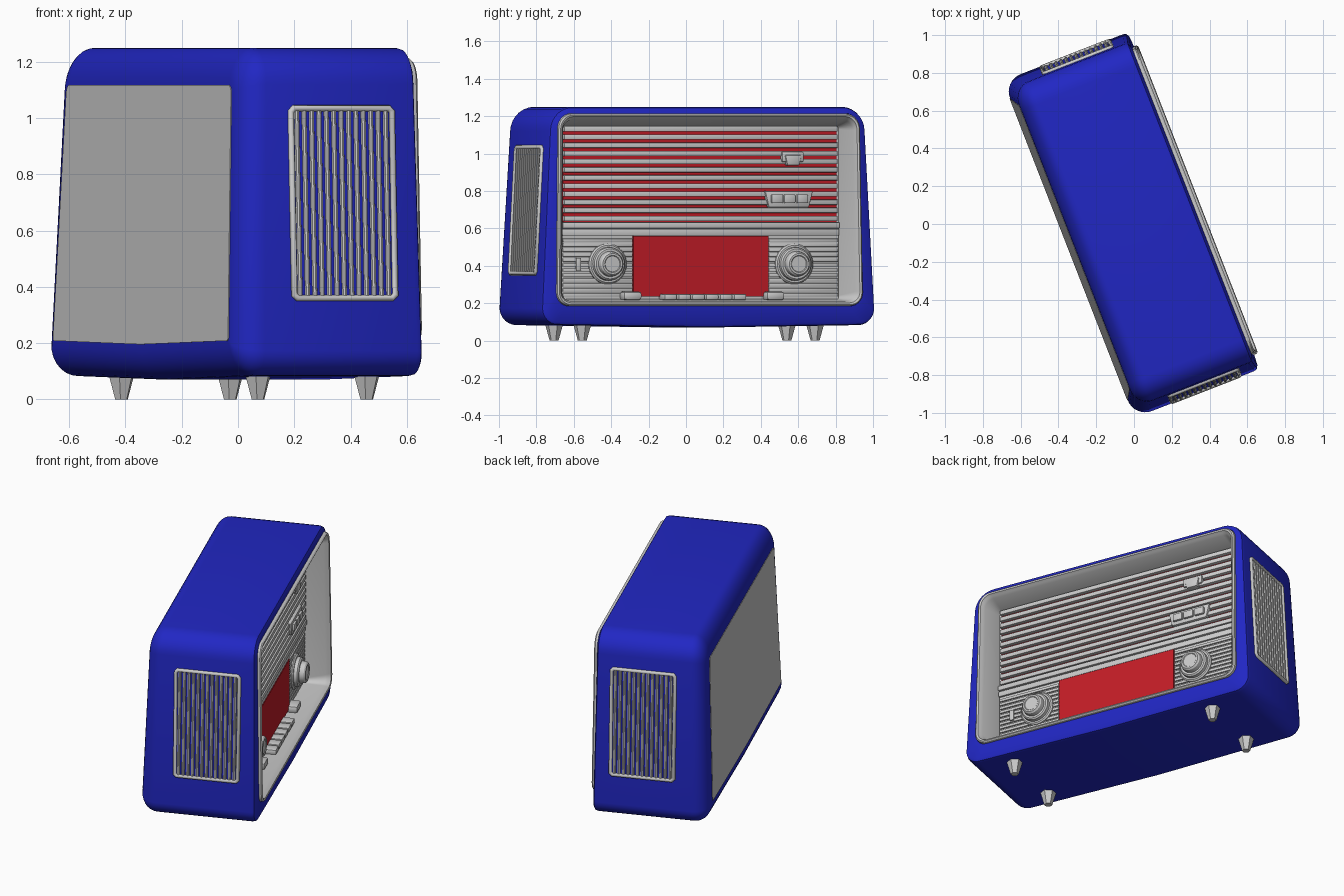
import bpy, bmesh, math
from math import sin, cos, pi, radians

if "Cube" in bpy.data.objects:
    bpy.data.objects.remove(bpy.data.objects["Cube"])

TURN = radians(111.3)   # the cabinet stands turned about z


def material(name, rgb):
    m = bpy.data.materials.new(name)
    m.diffuse_color = (*rgb, 1)
    m.use_nodes = True
    m.node_tree.nodes["Principled BSDF"].inputs["Base Color"].default_value = m.diffuse_color
    return m


BLUE = material("blue_shell", (0.015, 0.02, 0.55))
RED = material("red_cloth", (0.55, 0.012, 0.02))


# Local coordinates: u along the cabinet, n out of its front, z up
def finish(bm, name, mat=None):
    bmesh.ops.recalc_face_normals(bm, faces=bm.faces)
    me = bpy.data.meshes.new(name)
    bm.to_mesh(me)
    bm.free()
    ob = bpy.data.objects.new(name, me)
    bpy.context.collection.objects.link(ob)
    ob.rotation_euler.z = TURN
    if mat:
        me.materials.append(mat)
    return ob


def lean(n, z):
    k = 0.085 if n < 0 else 0.035
    return n * (1 - k * (z - 0.2) / 0.9)


def outline(hb, ht, z0, z1, rb, rt, bow=0.0, seg=7):
    """Rounded trapezoid, wider at the bottom, with a bowed lower edge."""
    pts = [(0, z0 - bow)]
    for cu, cz, r, a0 in ((hb - rb, z0 + rb, rb, -90), (ht - rt, z1 - rt, rt, 0),
                          (rt - ht, z1 - rt, rt, 90), (rb - hb, z0 + rb, rb, 180)):
        for i in range(seg + 1):
            a = radians(a0 + 90 * i / seg)
            pts.append((cu + r * cos(a), cz + r * sin(a)))
    return pts


def loft(name, rings, mat=None, cap=False):
    """rings: (outline, n, leaning)"""
    bm = bmesh.new()
    loops = [[bm.verts.new((u, -(lean(n, z) if tilt else n), z)) for u, z in pts]
             for pts, n, tilt in rings]
    for a, b in zip(loops, loops[1:]):
        for i in range(len(a)):
            j = (i + 1) % len(a)
            bm.faces.new((a[i], a[j], b[j], b[i]))
    if cap:
        bm.faces.new(loops[-1])
    return finish(bm, name, mat)


def block(name, u0, u1, n0, n1, z0, z1, mat=None, bevel=0.0, shrink=0.0):
    """Box; shrink narrows its lower edge."""
    bm = bmesh.new()
    bmesh.ops.create_cube(bm, size=1)
    for v in bm.verts:
        x, y, z = v.co
        h = (u1 - u0) - (2 * shrink if z < 0 else 0)
        v.co = ((u0 + u1) / 2 + x * h, -((n0 + n1) / 2 - y * (n1 - n0)),
                (z0 + z1) / 2 + z * (z1 - z0))
    if bevel:
        bmesh.ops.bevel(bm, geom=bm.edges[:], offset=bevel, segments=2,
                        profile=0.5, affect='EDGES')
    return finish(bm, name, mat)


def turned(name, u, z, profile, sides=32):
    """Round part facing the front, from (radius, n) points."""
    loft(name, [([(u + r * cos(2 * pi * i / sides), z + r * sin(2 * pi * i / sides))
                  for i in range(sides)], n, False) for r, n in profile], cap=True)


def rod(name, p0, p1, r, sides=8):
    """Upright rod between two (u, n, z) points."""
    bm = bmesh.new()
    ends = [[bm.verts.new((p[0] + r * cos(2 * pi * i / sides),
                           -p[1] + r * sin(2 * pi * i / sides), p[2]))
             for i in range(sides)] for p in (p0, p1)]
    for i in range(sides):
        j = (i + 1) % sides
        bm.faces.new((ends[0][i], ends[0][j], ends[1][j], ends[1][i]))
    for e in ends:
        bm.faces.new(e)
    finish(bm, name)


# Cabinet shell: front lip, straight body, rounded back
def shell_ring(du, dz):
    return outline(0.957 - du, 0.907 - du, 0.083 + dz * 0.95, 1.25 - dz,
                   max(0.09 - du, 0.012), max(0.13 - du, 0.012), 0.013)


bezel_out = outline(0.878, 0.866, 0.185, 1.215, 0.07, 0.08)
rings = [(bezel_out, 0.342, True), (shell_ring(0.025, 0.02), 0.337, True),
         (shell_ring(0.006, 0.005), 0.328, True), (shell_ring(0, 0), 0.31, True)]
for i in range(9):
    a = pi / 2 * i / 8
    rings.append((shell_ring(0.1 * (1 - cos(a)), 0.132 * (1 - cos(a))),
                  -0.27 - 0.1 * sin(a), True))
loft("cabinet_shell", rings, BLUE)

# Back panel
back = shell_ring(0.1, 0.132)
loft("back_panel", [(back, -0.368, True), (back, -0.373, True)], cap=True)

# Front bezel and the recess behind it
loft("front_bezel", [
    (bezel_out, 0.33, True), (outline(0.876, 0.864, 0.187, 1.213, 0.07, 0.08), 0.356, True),
    (outline(0.868, 0.856, 0.193, 1.207, 0.065, 0.075), 0.364, True),
    (outline(0.858, 0.846, 0.202, 1.198, 0.06, 0.07), 0.36, True),
    (outline(0.85, 0.838, 0.208, 1.19, 0.055, 0.065), 0.345, True),
    (outline(0.84, 0.83, 0.212, 1.18, 0.05, 0.055), 0.33, True),
    (outline(0.80, 0.80, 0.222, 1.15, 0.02, 0.02), 0.195, False)], cap=True)

# Speaker cloth and slats
block("speaker_cloth", -0.785, 0.785, 0.19, 0.2, 0.63, 1.14, RED)
for i in range(12):
    z = 0.653 + i * 0.0435
    block("speaker_slat", -0.785, 0.785, 0.198, 0.224, z - 0.014, z + 0.014, bevel=0.004)

# Lower fascia, mouldings and ribs
block("lower_fascia", -0.795, 0.795, 0.18, 0.208, 0.222, 0.635)
block("upper_moulding", -0.795, 0.795, 0.2, 0.228, 0.6, 0.632, bevel=0.005)
block("lower_moulding", -0.795, 0.795, 0.2, 0.22, 0.562, 0.597, bevel=0.004)
for s in (-1, 1):
    for i in range(12):
        z = 0.245 + i * 0.0265
        u = sorted((s * 0.39, s * 0.79))
        block("fascia_rib", u[0], u[1], 0.205, 0.217, z - 0.009, z + 0.009, bevel=0.003)

# Tuning dial
block("tuning_dial", -0.387, 0.387, 0.2, 0.221, 0.237, 0.56, RED)

# Knobs
for u in (-0.535, 0.535):
    turned("knob", u, 0.41, [
        (0.108, 0.2), (0.108, 0.222), (0.1, 0.23), (0.09, 0.23), (0.088, 0.25),
        (0.08, 0.258), (0.068, 0.258), (0.064, 0.285), (0.056, 0.294),
        (0.046, 0.294), (0.042, 0.29)])

# Small slide switch
block("slide_switch", -0.717, -0.69, 0.205, 0.228, 0.375, 0.443, bevel=0.004)

# Upper badge plate and push-button cluster
block("badge_plate", 0.46, 0.585, 0.2, 0.237, 0.955, 1.01, bevel=0.008)
block("badge_tab", 0.475, 0.57, 0.2, 0.245, 0.937, 0.992, bevel=0.007, shrink=0.012)
block("button_plate", 0.362, 0.638, 0.2, 0.236, 0.712, 0.8, bevel=0.008, shrink=0.022)
for i in range(3):
    u = 0.5 + (i - 1) * 0.072
    block("push_button", u - 0.032, u + 0.032, 0.23, 0.25, 0.735, 0.782, bevel=0.006)

# Piano keys along the bottom
for i in range(6):
    u = (i - 2.5) * 0.08
    block("piano_key", u - 0.036, u + 0.036, 0.2, 0.29, 0.217, 0.25, bevel=0.009)
for u in (-0.41, 0.41):
    block("end_key", u - 0.052, u + 0.052, 0.2, 0.275, 0.217, 0.262, bevel=0.014)


# Side grilles: upright ribs inside a thin frame
def side_u(z):
    return 0.957 - 0.05 * (z - 0.17) / 0.95


for s in (-1, 1):
    lo, hi = 0.36, 1.035
    for i in range(13):
        n = -0.132 + i * 0.0282
        rod("side_grille_rib", (s * side_u(lo), n, lo), (s * side_u(hi), n, hi), 0.0095)
    cu = bpy.data.curves.new("side_grille_frame", 'CURVE')
    cu.dimensions = '3D'
    cu.bevel_depth = 0.012
    cu.bevel_resolution = 2
    sp = cu.splines.new('POLY')
    c = 0.012
    path = [(-0.155 + c, lo), (0.23 - c, lo), (0.23, lo + c), (0.23, hi - c),
            (0.23 - c, hi), (-0.155 + c, hi), (-0.155, hi - c), (-0.155, lo + c)]
    sp.points.add(len(path) - 1)
    for p, (n, z) in zip(sp.points, path):
        p.co = (s * (side_u(z) + 0.003), -n, z, 1)
    sp.use_cyclic_u = True
    ob = bpy.data.objects.new("side_grille_frame", cu)
    ob.rotation_euler.z = TURN
    bpy.context.collection.objects.link(ob)

# Feet
for u in (-0.683, 0.653):
    for n in (-0.19, 0.225):
        bm = bmesh.new()
        bmesh.ops.create_cone(bm, cap_ends=True, segments=6, radius1=0.024,
                              radius2=0.052, depth=0.1)
        for v in bm.verts:
            v.co.x += u
            v.co.y -= n
            v.co.z += 0.05
        finish(bm, "foot")

# Smooth rounded surfaces, keep edges sharp
bpy.ops.object.select_all(action='DESELECT')
for ob in bpy.context.scene.objects:
    if ob.type == 'MESH':
        ob.select_set(True)
        bpy.context.view_layer.objects.active = ob
bpy.ops.object.shade_smooth_by_angle(angle=radians(32))
